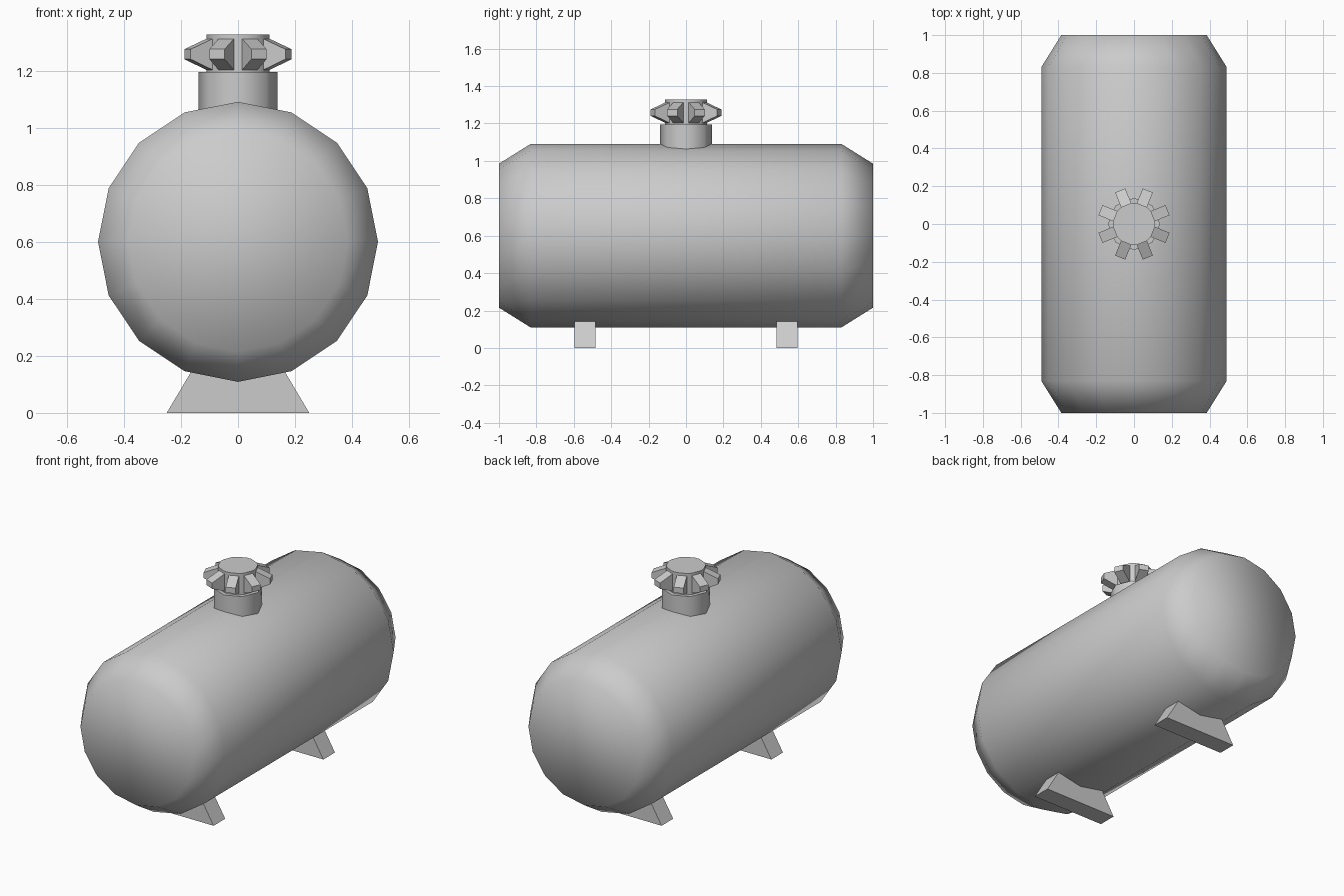
import bpy, bmesh
from math import sin, cos, pi, radians
from mathutils import Vector

if "Cube" in bpy.data.objects:
    bpy.data.objects.remove(bpy.data.objects["Cube"])


def finish(name, bm, angle=None):
    bmesh.ops.recalc_face_normals(bm, faces=bm.faces)
    mesh = bpy.data.meshes.new(name)
    bm.to_mesh(mesh)
    bm.free()
    obj = bpy.data.objects.new(name, mesh)
    bpy.context.collection.objects.link(obj)
    bpy.ops.object.select_all(action='DESELECT')
    obj.select_set(True)
    bpy.context.view_layer.objects.active = obj
    if angle is None:
        bpy.ops.object.shade_smooth()
    elif angle > 0:
        bpy.ops.object.shade_smooth_by_angle(angle=radians(angle))
    return obj


def loft(bm, loops):
    """Skin between closed loops of points, capping both ends."""
    rings = [[bm.verts.new(p) for p in loop] for loop in loops]
    n = len(rings[0])
    for a, b in zip(rings, rings[1:]):
        for i in range(n):
            j = (i + 1) % n
            bm.faces.new((a[i], a[j], b[j], b[i]))
    bm.faces.new(rings[0])
    bm.faces.new(rings[-1])


# Tank body: 16 sides along y, bevelled ends
bm = bmesh.new()
angles = [2 * pi * i / 16 for i in range(16)]
profile = [(-1, 0.385), (-0.83, 0.491), (0.83, 0.491), (1, 0.385)]
loft(bm, [[(r * cos(a), y, 0.6 + r * sin(a)) for a in angles] for y, r in profile])
finish("tank_body", bm)

# Filler neck: octagonal
bm = bmesh.new()
loft(bm, [[(0.138 * cos(pi * i / 4), 0.138 * sin(pi * i / 4), z) for i in range(8)]
          for z in (1.04, 1.195)])
finish("filler_neck", bm, 60)

# Filler cap: core with eight grip lobes pulled out of alternate faces
bm = bmesh.new()
half = radians(15)
angles = [radians(22.5) + k * pi / 4 + s for k in range(8) for s in (-half, half)]
loft(bm, [[(0.112 * cos(a), 0.112 * sin(a), z) for a in angles]
          for z in (1.19, 1.203, 1.312, 1.328)])
bm.normal_update()
wide = [f for f in bm.faces if len(f.verts) == 4 and f.calc_area() > 0.005
        and 1.2 < f.calc_center_median().z < 1.3]
for f in bmesh.ops.extrude_discrete_faces(bm, faces=wide)["faces"]:
    c = f.calc_center_median()
    out = Vector((c.x, c.y, 0)).normalized() * (0.192 - Vector((c.x, c.y)).length)
    for v in f.verts:
        v.co += out
        v.co.z = 1.258 + (v.co.z - c.z) * 0.32
finish("filler_cap", bm, 50)

# Two trapezoid feet
for y, name in ((-0.54, "front_foot"), (0.54, "back_foot")):
    bm = bmesh.new()
    outline = [(-0.25, 0), (0.25, 0), (0.165, 0.143), (-0.165, 0.143)]
    loft(bm, [[(x, y + d, z) for x, z in outline] for d in (-0.057, 0.057)])
    finish(name, bm, 0)
